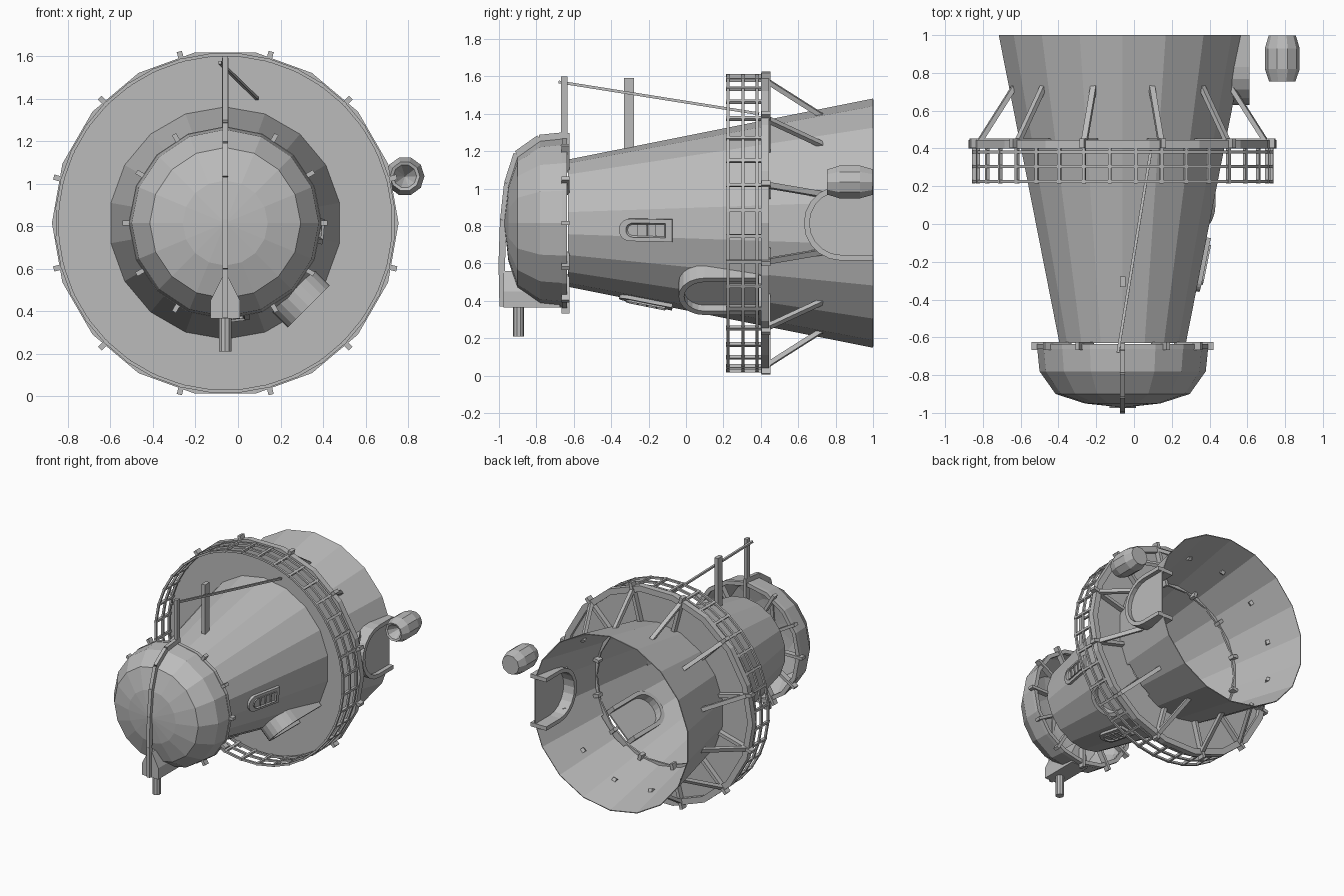
import bpy, bmesh
from math import sin, cos, pi, radians, atan2
from mathutils import Matrix, Vector

old = bpy.data.objects.get("Cube")
if old:
    bpy.data.objects.remove(old, do_unlink=True)

CX, CZ = -0.06, 0.815          # centre line of the hull, running along y
SLOPE = atan2(0.325, 1.63)     # taper of the hull

grey = bpy.data.materials.new("hull grey")
grey.use_nodes = True
grey.diffuse_color = (0.5, 0.5, 0.5, 1)
grey.node_tree.nodes["Principled BSDF"].inputs["Base Color"].default_value = grey.diffuse_color


def finish(name, bm, matrix=None):
    bmesh.ops.recalc_face_normals(bm, faces=bm.faces)
    me = bpy.data.meshes.new(name)
    bm.to_mesh(me)
    bm.free()
    me.materials.append(grey)
    ob = bpy.data.objects.new(name, me)
    bpy.context.collection.objects.link(ob)
    if matrix:
        ob.matrix_world = matrix
    return ob


def at(r, deg, y):
    a = radians(deg)
    return Vector((CX + r * cos(a), y, CZ + r * sin(a)))


def hull_r(y):
    return 0.34 + (y + 0.63) * 0.2


def lathe(name, profile, sides, turn=0, centre=(CX, CZ), closed=False):
    """Sweep (y, radius) points round the y axis."""
    bm = bmesh.new()
    rings = []
    for y, r in profile:
        n = 1 if r == 0 else sides
        angles = [radians(turn) + 2 * pi * i / sides for i in range(n)]
        rings.append([bm.verts.new((centre[0] + r * cos(a), y, centre[1] + r * sin(a))) for a in angles])
    pairs = list(zip(rings, rings[1:]))
    if closed:
        pairs.append((rings[-1], rings[0]))
    for a, b in pairs:
        for i in range(sides):
            j = (i + 1) % sides
            if len(b) == 1:
                bm.faces.new((a[i], a[j], b[0]))
            elif len(a) == 1:
                bm.faces.new((a[0], b[j], b[i]))
            else:
                bm.faces.new((a[i], a[j], b[j], b[i]))
    return finish(name, bm)


def add_beam(bm, p, q, w, d, side=(1, 0, 0)):
    """Box from p to q; w is measured along the side direction."""
    p, q = Vector(p), Vector(q)
    z = (q - p).normalized()
    x = Vector(side)
    x = (x - z * x.dot(z)).normalized()
    m = Matrix((x, z.cross(x), z)).transposed().to_4x4()
    m.translation = (p + q) / 2
    scale = Matrix.Diagonal((w, d, (q - p).length, 1))
    bmesh.ops.create_cube(bm, size=1, matrix=m @ scale)


def beam(name, p, q, w, d):
    bm = bmesh.new()
    add_beam(bm, p, q, w, d)
    return finish(name, bm)


def arch(y0, y1, half, steps=10):
    """Outline in (y, sideways) with a round nose at y0 and a flat end at y1."""
    nose = [(y0 + half - half * sin(pi * i / steps), -half * cos(pi * i / steps)) for i in range(steps + 1)]
    return [(y1, -half)] + nose + [(y1, half)]


def prism(outline, r0, r1):
    bm = bmesh.new()
    low = bm.faces.new([bm.verts.new((r0, y, s)) for y, s in outline])
    res = bmesh.ops.extrude_face_region(bm, geom=[low])
    verts = [v for v in res["geom"] if isinstance(v, bmesh.types.BMVert)]
    bmesh.ops.translate(bm, verts=verts, vec=(r1 - r0, 0, 0))
    bmesh.ops.recalc_face_normals(bm, faces=bm.faces)
    return bm


def radial(deg):
    """Local x points outward at this angle round the hull."""
    return Matrix.Translation((CX, 0, CZ)) @ Matrix.Rotation(-radians(deg), 4, "Y")


# Tapered hull, open at both ends
hull = lathe("hull", [(-0.63, hull_r(-0.63)), (0.4, hull_r(0.4)), (1, hull_r(1))], 18, 10)
shell = hull.modifiers.new("thin wall", "SOLIDIFY")
shell.thickness = 0.006


# Arched openings with a deep frame and a recessed panel
def opening(name, deg, y0, y1, half, r0, r1, wall, panel):
    outer = arch(y0, y1, half)
    inner = arch(y0 + wall, y1, half - wall)
    bm = bmesh.new()
    rows = [[bm.verts.new((r, y, s)) for y, s in line]
            for line, r in ((outer, r0), (outer, r1), (inner, r1), (inner, r0))]
    for k in range(4):
        a, b = rows[k], rows[(k + 1) % 4]
        for i in range(len(a) - 1):
            bm.faces.new((a[i], a[i + 1], b[i + 1], b[i]))
    for e in (0, -1):
        bm.faces.new([row[e] for row in rows])
    finish(name + "_frame", bm, radial(deg))
    finish(name + "_panel", prism(inner, panel - 0.01, panel), radial(deg))
    cut = finish(name + "_cutter", prism(arch(y0 + 0.01, y1 + 0.05, half - 0.01), r0 - 0.1, r1 + 0.2), radial(deg))
    cut.hide_render = True
    cut.hide_viewport = True
    mod = hull.modifiers.new(name + " cut", "BOOLEAN")
    mod.operation = "DIFFERENCE"
    mod.object = cut


opening("rear_door", 0, 0.63, 1.0, 0.2, 0.54, 0.672, 0.03, 0.64)
opening("lower_hatch", -45, -0.04, 0.39, 0.14, 0.44, 0.555, 0.03, 0.51)

# Small arched windows lying on the tapered surface
for name, deg in (("side_window", -5), ("belly_window", -83)):
    mid = -0.215
    m = radial(deg) @ Matrix.Translation((hull_r(mid), mid, 0)) @ Matrix.Rotation(-SLOPE, 4, "Z")
    finish(name + "_plate", prism(arch(-0.145, 0.145, 0.06), -0.01, 0.012), m)
    bm = prism(arch(-0.105, 0.11, 0.038), 0, 0.022)
    top = max(bm.faces, key=lambda f: f.calc_center_median().x)
    bmesh.ops.inset_region(bm, faces=[top], thickness=0.01, depth=0)
    bmesh.ops.translate(bm, verts=top.verts, vec=(-0.012, 0, 0))
    for y in (-0.04, 0.01, 0.06):
        add_beam(bm, (0.016, y, -0.03), (0.016, y, 0.03), 0.008, 0.008)
    finish(name + "_frame", bm, m)

# Platform disc with a raised rim
lathe("platform", [(0.4, 0.525), (0.4, 0.815), (0.445, 0.815), (0.445, 0.77), (0.415, 0.77), (0.415, 0.525)],
      18, 0, closed=True)

# Safety railing in front of the platform
for i, y in enumerate((0.225, 0.305, 0.38)):
    lathe(f"rail_{i + 1}", [(y - 0.008, 0.785), (y - 0.008, 0.8), (y + 0.008, 0.8), (y + 0.008, 0.785)],
          36, 5, closed=True)
bm = bmesh.new()
for i in range(36):
    a = 5 + 10 * i
    add_beam(bm, at(0.792, a, 0.215), at(0.792, a, 0.4), 0.018, 0.018, at(1, a, 0) - at(0, a, 0))
finish("railing_posts", bm)

# Beams and diagonal struts behind the platform
bm = bmesh.new()
for i in range(12):
    a = 15 + 30 * i
    add_beam(bm, at(0.5, a, 0.428), at(0.835, a, 0.428), 0.05, 0.025, (0, 1, 0))
    add_beam(bm, at(0.785, a, 0.435), at(0.588, a, 0.735), 0.03, 0.025, at(1, a + 90, 0) - at(0, a, 0))
finish("platform_struts", bm)

# Faceted nose dome and the brackets that hold it
DOME = [(-0.662, 0.452), (-0.78, 0.44), (-0.9, 0.355), (-0.95, 0.2), (-0.972, 0)]
lathe("nose_dome", DOME, 16)
bm = bmesh.new()
for i in range(12):
    add_beam(bm, at(0.32, 30 * i, -0.645), at(0.482, 30 * i, -0.645), 0.042, 0.022, (0, 1, 0))
finish("nose_brackets", bm)
lathe("nose_ring", [(-0.662, 0.425), (-0.662, 0.455), (-0.635, 0.455), (-0.635, 0.425)], 16, closed=True)

# Rib over the dome, running down into the keel
path = [(y - 0.005, CZ + r + 0.015) for y, r in DOME] + [(-0.985, 0.6), (-0.98, 0.37)]
bm = bmesh.new()
for (ya, za), (yb, zb) in zip(path, path[1:]):
    add_beam(bm, (CX, ya, za), (CX, yb, zb), 0.026, 0.035)
finish("nose_rib", bm)

# Keel block widening downward, with a pipe under it
bm = bmesh.new()
shape = [(-0.07, 0.365), (0.07, 0.365), (0.07, 0.45), (0.015, 0.56), (-0.015, 0.56), (-0.07, 0.45)]
front = bm.faces.new([bm.verts.new((CX + x, -0.975, z)) for x, z in shape])
res = bmesh.ops.extrude_face_region(bm, geom=[front])
bmesh.ops.translate(bm, verts=[v for v in res["geom"] if isinstance(v, bmesh.types.BMVert)], vec=(0, 0.3, 0))
finish("keel", bm)
bm = bmesh.new()
bmesh.ops.create_cone(bm, cap_ends=True, segments=10, radius1=0.03, radius2=0.03, depth=0.2,
                      matrix=Matrix.Translation((CX, -0.895, 0.31)))
finish("keel_pipe", bm)

# Masts and the cable between nose and platform
beam("front_mast", (CX, -0.65, 1.22), (CX, -0.65, 1.6), 0.025, 0.035)
beam("middle_mast", (CX, -0.305, 1.2), (CX, -0.305, 1.59), 0.03, 0.055)
beam("mast_cable", (-0.085, -0.68, 1.57), (0.09, 0.39, 1.4), 0.015, 0.015)

# Barrel pod beside the tail, hollow at the front
lathe("barrel_pod", [(0.86, 0), (0.76, 0.055), (0.755, 0.07), (0.82, 0.092), (0.93, 0.092), (0.998, 0.072), (0.998, 0)],
      10, 0, (0.785, 1.035))
